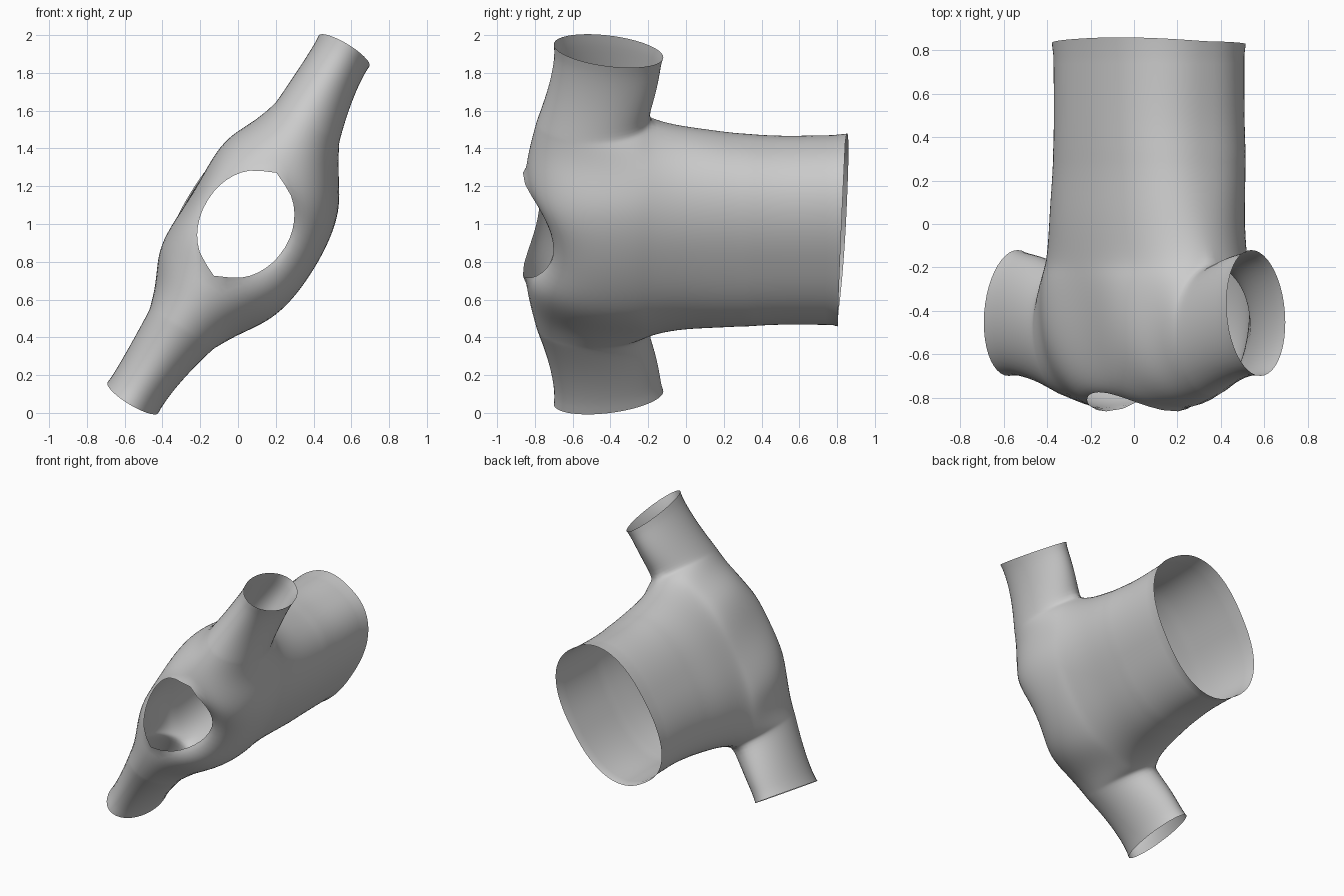
import bpy, bmesh
from math import sin, cos, pi, sqrt

if "Cube" in bpy.data.objects:
    bpy.data.objects.remove(bpy.data.objects["Cube"])

# Local frame: u runs sleeve to sleeve, v runs through the thickness, y runs neck to hem
def world(u, v, y):
    return (0.52 * u + 0.854 * v, y, 1 + 0.854 * u - 0.52 * v)

def lerp(a, b, t):
    return a + (b - a) * t

def curve(pts, x):
    """Smooth interpolation through a short list of (x, value)."""
    if x <= pts[0][0]:
        return pts[0][1]
    for i in range(len(pts) - 1):
        (x0, a), (x1, b) = pts[i], pts[i + 1]
        if x <= x1:
            pa = pts[max(i - 1, 0)]
            pb = pts[min(i + 2, len(pts) - 1)]
            m0 = (b - pa[1]) / (x1 - pa[0]) * (x1 - x0)
            m1 = (pb[1] - a) / (pb[0] - x0) * (x1 - x0)
            t = (x - x0) / (x1 - x0)
            return ((2*t**3 - 3*t*t + 1) * a + (t**3 - 2*t*t + t) * m0
                    + (3*t*t - 2*t**3) * b + (t**3 - t*t) * m1)
    return pts[-1][1]

COLS, ROWS, POW = 56, 22, 2 / 2.4
ARMPIT, EDGE, NECK, SHOULDER = -0.20, 0.64, 0.30, -0.80
WIDTH = [(-0.2, 0.645), (-0.1, 0.60), (0.1, 0.56), (0.3, 0.53), (0.5, 0.515), (0.82, 0.52)]
ROUND = [(-0.2, 1.1), (0.0, 0.97), (0.25, POW), (0.82, POW)]
SEAM = [(-0.2, 0.02), (0.0, 0.035), (0.3, 0.07), (0.82, 0.075)]
FRONT = [(-0.2, 0.435), (0.3, 0.38), (0.82, 0.37)]
BACK = [(-0.2, 0.31), (0.3, 0.36), (0.82, 0.37)]
# half thickness of the chest and back, from the middle out to the sleeve
CHEST = [(0, 0.44), (0.2, 0.42), (0.35, 0.37), (0.5, 0.28), (0.64, 0.22)]
UPPER_BACK = [(0, 0.305), (0.2, 0.32), (0.35, 0.30), (0.5, 0.23), (0.64, 0.19)]

def section(col):
    """Position across the body: (u from -1 to 1, cosine for the depth)."""
    a = -pi / 2 + pi * col / COLS
    s, c = sin(a), cos(a)
    return (1 if s > 0 else -1) * abs(s) ** POW, c if c > 1e-6 else 0

def torso_point(col, y, side, scale=1.0, dy=0.0):
    s, c = section(col)
    depth = curve(FRONT if side > 0 else BACK, y) * c ** curve(ROUND, y)
    v = curve(SEAM, y) + side * depth * scale
    return world(curve(WIDTH, y) * s * scale + 0.008, v, y + dy)

def hem_point(col, side):
    s, c = section(col)
    dy = 0.004 + 0.018 * s + (-0.01 if side > 0 else 0.03) * c
    return torso_point(col, 0.82, side, 1.015, dy)

def shoulder_point(col, t, side):
    s, c = section(col)
    tt = (1 - cos(pi * t)) / 2
    w = sqrt(max(0, 1 - tt ** 3))
    q = abs(s) * EDGE / NECK                      # 1 at the neck corner
    if q < 1:
        top = 0.24 * sqrt(1 - q * q)
        y_top = lerp(-0.70 if side > 0 else -0.775, -0.865, q * q)
    else:
        top = 0
        y_top = lerp(-0.865, SHOULDER, ((q - 1) / (EDGE / NECK - 1)) ** 1.3)
    base = (0.435 if side > 0 else 0.31) * c ** 1.1
    mid = curve(CHEST if side > 0 else UPPER_BACK, abs(s) * EDGE)
    fill = mid - 0.935 * base - 0.065 * top
    v = lerp(0.02, 0.037 * (1 - s * s) + 0.02 * s * s, tt)
    v += side * (base * w + top * (1 - w) + fill * sin(pi * t))
    u = EDGE * s + 0.008 + 0.014 * tt * (1 - s * s)
    return world(u, v, lerp(ARMPIT, y_top, tt))

def sleeve_point(k, t, side, end):
    e = 1 - (1 - k) ** 1.7
    h = lerp(0.22 if side > 0 else 0.19, 0.157, e)
    y = lerp(lerp(ARMPIT, SHOULDER, (1 - cos(pi * t)) / 2), -0.41 + 0.29 * cos(pi * t), e)
    u = lerp(EDGE, 1.075 - 0.04 * cos(pi * t), k)
    return world(end * u + 0.008 * (1 - k), lerp(0.02, 0.003, e) + side * h * sin(pi * t), y)

def add_grid(bm, rows):
    vs = [[bm.verts.new(p) for p in row] for row in rows]
    for r0, r1 in zip(vs, vs[1:]):
        for i in range(len(r0) - 1):
            bm.faces.new((r0[i], r0[i + 1], r1[i + 1], r1[i]))

bm = bmesh.new()
for side in (1, -1):
    across = range(COLS + 1)
    # torso tube, from the hem up to the armpits
    rows = [[hem_point(c, side) for c in across]]
    rows += [[torso_point(c, lerp(0.775, EDGE and ARMPIT, j / 26), side) for c in across]
             for j in range(27)]
    # bring the armpit row onto the shoulder panel's base row
    rows[-1] = [shoulder_point(c, 0, side) for c in across]
    add_grid(bm, rows)
    # chest and back panels, shoulders and neck opening
    add_grid(bm, [[shoulder_point(c, j / ROWS, side) for c in across]
                  for j in range(ROWS + 1)])
    # short sleeves
    for end in (1, -1):
        add_grid(bm, [[sleeve_point(k / 12, j / ROWS, side, end) for j in range(ROWS + 1)]
                      for k in range(13)])

bmesh.ops.remove_doubles(bm, verts=bm.verts, dist=0.0008)

# relax the cloth where torso, shoulders and sleeves meet, keeping all openings fixed
inner = [v for v in bm.verts if not v.is_boundary and v.co.y < 0.3]
for _ in range(14):
    bmesh.ops.smooth_vert(bm, verts=inner, factor=0.5,
                          use_axis_x=True, use_axis_y=True, use_axis_z=True)

bmesh.ops.recalc_face_normals(bm, faces=bm.faces)
mesh = bpy.data.meshes.new("shirt")
bm.to_mesh(mesh)
bm.free()
shirt = bpy.data.objects.new("shirt", mesh)
bpy.context.collection.objects.link(shirt)
bpy.context.view_layer.objects.active = shirt
shirt.select_set(True)
bpy.ops.object.shade_smooth_by_angle(angle=0.7)
